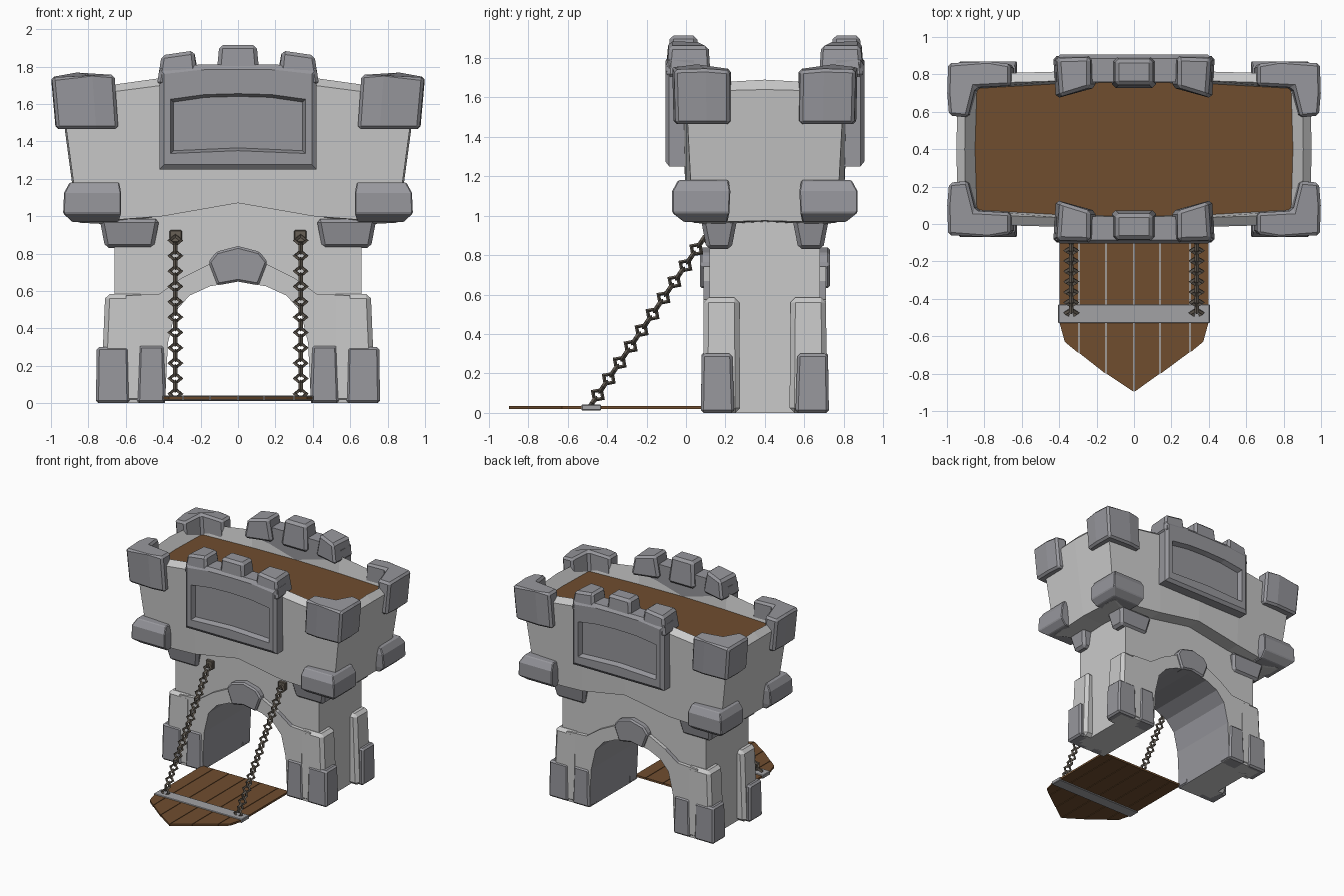
import bpy, bmesh
from math import pi
from mathutils import Matrix, Vector

if "Cube" in bpy.data.objects:
    bpy.data.objects.remove(bpy.data.objects["Cube"])

MID = 0.4  # depth of the gatehouse centre


def material(name, r, g, b):
    m = bpy.data.materials.new(name)
    m.use_nodes = True
    m.diffuse_color = (r, g, b, 1)
    bsdf = next(n for n in m.node_tree.nodes if n.type == "BSDF_PRINCIPLED")
    bsdf.inputs["Base Color"].default_value = (r, g, b, 1)
    bsdf.inputs["Roughness"].default_value = 0.9
    return m


WALL = material("pale stone", 0.59, 0.59, 0.59)
STONE = material("grey stone", 0.31, 0.31, 0.335)
STRAP = material("grey metal", 0.36, 0.36, 0.375)
WOOD = material("brown wood", 0.16, 0.075, 0.028)
IRON = material("dark iron", 0.135, 0.115, 0.092)


def finish(name, bm, mat, mirror="", bevel=0.0):
    """Turn a bmesh into an object; y-mirrored parts are centred on the gatehouse."""
    bmesh.ops.recalc_face_normals(bm, faces=bm.faces)
    me = bpy.data.meshes.new(name)
    bm.to_mesh(me)
    bm.free()
    me.materials.append(mat)
    ob = bpy.data.objects.new(name, me)
    bpy.context.collection.objects.link(ob)
    if bevel:
        b = ob.modifiers.new("bevel", "BEVEL")
        b.width, b.segments, b.limit_method = bevel, 1, "ANGLE"
    if mirror:
        if "y" in mirror:
            ob.location.y = MID
        m = ob.modifiers.new("mirror", "MIRROR")
        m.use_axis = ("x" in mirror, "y" in mirror, False)
    return ob


def loft(name, rings, mat, mirror="", bevel=0.0, closed=True, caps=True, seam=False):
    """Skin equal-length rings of points; seam drops faces lying on the mirror planes."""
    bm = bmesh.new()
    vs = [[bm.verts.new(p) for p in r] for r in rings]
    n = len(vs[0])
    for a, b in zip(vs, vs[1:]):
        for i in range(n if closed else n - 1):
            j = (i + 1) % n
            bm.faces.new((a[i], a[j], b[j], b[i]))
    if caps:
        bm.faces.new(vs[0])
        bm.faces.new(vs[-1])
    if seam:
        flat = [f for f in bm.faces if any(all(abs(v.co[k]) < 1e-4 for v in f.verts) for k in (0, 1))]
        bmesh.ops.delete(bm, geom=flat, context="FACES")
    return finish(name, bm, mat, mirror, bevel)


def rect(x0, x1, y0, y1, z):
    return [(x0, y0, z), (x1, y0, z), (x1, y1, z), (x0, y1, z)]


def block(name, low, high, z0, z1, mat, mirror="xy", bevel=0.014):
    """Tapered block between two rectangles (x0, x1, y0, y1)."""
    return loft(name, [rect(*low, z0), rect(*high, z1)], mat, mirror, bevel)


def slab(name, profile, y0, y1, mat, **kw):
    """Upright profile given depth."""
    return loft(name, [[(x, y, z) for x, z in profile] for y in (y0, y1)], mat, **kw)


# Lower gatehouse with its archway, lined in darker stone
arch = [(0, .65), (.15, .625), (.26, .575), (.335, .49), (.375, .32), (.39, 0)]
base = slab("gatehouse_base", arch + [(.66, 0), (.66, 1.0), (.4, 1.02), (0, 1.08)],
            0, .28, WALL, mirror="xy", seam=True)
surround = slab("arch_surround", arch + [(.6, 0), (.6, .575), (.42, .585), (.3, .67), (.16, .74), (0, .77)],
                .28, .31, WALL, mirror="xy", seam=True)
for part in (base, surround):
    part.data.materials.append(STONE)
    for f in part.data.polygons:
        c = f.center
        if abs(f.normal.y) < .5 and c.x < .392 and .05 < c.z < .645:
            f.material_index = 1
block("corner_pilaster", (.5, .735, .125, .315), (.5, .71, .13, .31), 0, .585, WALL, bevel=.025)
block("corner_footing", (.58, .76, .155, .325), (.585, .755, .165, .32), 0, .3, STONE)
block("arch_footing", (.385, .54, .2, .325), (.395, .53, .2, .32), 0, .31, STONE)

# Keystones
key = [(0, .65), (.11, .63), (.158, .755), (.115, .81), (0, .84), (-.115, .81), (-.158, .755), (-.11, .63)]
slab("keystone", key, .24, .33, STONE, mirror="y", bevel=.012)

# Flared upper storey: underside, walls, sloped rim, inside
under = [(0, .27, 1.07), (.4, .27, 1.0), (.66, .27, .955), (.66, 0, .97)]
foot = [(0, .40, 1.07), (.4, .40, 1.0), (.85, .365, .965), (.86, 0, .975)]
brow = [(0, .43, 1.735), (.4, .415, 1.70), (.94, .40, 1.63), (.95, 0, 1.64)]
rim = [(0, .375, 1.77), (.4, .365, 1.74), (.90, .35, 1.67), (.905, 0, 1.69)]
inner = [(0, .36, 1.6), (.4, .35, 1.6), (.84, .325, 1.6), (.85, 0, 1.6)]
loft("upper_walls", [under, foot, brow, rim, inner], WALL, "xy", closed=False, caps=False)

# Roof deck
bm = bmesh.new()
bm.faces.new([bm.verts.new(p) for p in inner + [(0, 0, 1.6)]])
bm.normal_update()
deck = finish("roof_deck", bm, WOOD, "xy")
if deck.data.polygons[0].normal.z < 0:
    deck.data.flip_normals()

# Corner stones and brackets
plan = [(.66, .455), (.78, .47), (.995, .46), (1.0, .30), (.99, .18), (.89, .17), (.85, .33), (.66, .34)]
heights = [1.755, 1.765, 1.74, 1.745, 1.735, 1.745, 1.765, 1.755]
loft("corner_battlement",
     [[(x * .985 - .01, y * .985, 1.465) for x, y in plan],
      [(x, y, z) for (x, y), z in zip(plan, heights)]], STONE, "xy", bevel=.016)
loft("lower_corner_stone",
     [rect(.64, .885, .19, .41, .968), rect(.625, .935, .18, .47, 1.015),
      rect(.625, .93, .175, .47, 1.125), rect(.635, .90, .185, .44, 1.18)], STONE, "xy", bevel=.006)
block("bracket", (.45, .71, .17, .295), (.42, .74, .14, .325), .83, .985, STONE, bevel=.02)


# Recessed panels on both broad faces
def panel_ring(w, z0, z_side, z_top, y, arc=0.0):
    z_mid = (z_side + z_top) / 2 + .01
    return [(-w, y, z0), (0, y, z0 + arc), (w, y, z0), (w, y, z_side), (w * .5, y, z_mid),
            (0, y, z_top), (-w * .5, y, z_mid), (-w, y, z_side)]


loft("wall_panel",
     [panel_ring(.415, 1.25, 1.79, 1.81, .36), panel_ring(.42, 1.25, 1.79, 1.81, .485),
      panel_ring(.395, 1.275, 1.76, 1.785, .505), panel_ring(.36, 1.335, 1.625, 1.655, .505, .015),
      panel_ring(.345, 1.35, 1.61, 1.64, .465, .015)], STONE, "y")

# Merlons
block("middle_merlon", (-.12, .12, .325, .497), (-.1, .1, .345, .482), 1.7, 1.915, STONE, "y", .02)
side_low = [(.20, .33, 1.7), (.42, .27, 1.7), (.435, .50, 1.7), (.215, .505, 1.7)]
side_high = [(.235, .33, 1.885), (.395, .28, 1.86), (.41, .485, 1.86), (.235, .49, 1.885)]
loft("side_merlon", [side_low, side_high], STONE, "xy", .018)

# Drawbridge planks with a pointed end
tips = [(-.40, -.53), (-.37, -.63), (-.295, -.69), (-.15, -.80), (0, -.897),
        (.14, -.80), (.30, -.685), (.37, -.63), (.40, -.53)]
groups = [(0, 2), (2, 3), (3, 4), (4, 5), (5, 6), (6, 8)]
for a, b in groups:
    end = [list(p) for p in tips[a:b + 1]]
    end[0][0] += .0025
    end[-1][0] -= .0025
    outline = end + [(end[-1][0], .1), (end[0][0], .1)]
    loft("bridge_plank", [[(x, y, z) for x, y in outline] for z in (.02, .036)], WOOD)
block("bridge_strap", (-.405, .405, -.53, -.43), (-.405, .405, -.53, -.43), .012, .042, STRAP, "", .004)

# Chains: alternating diamond links
start, stop = Vector((.335, .08, .87)), Vector((.335, -.475, .05))
count = 21
bpy.ops.mesh.primitive_torus_add(major_segments=4, minor_segments=4, major_radius=.031, minor_radius=.012)
template = bpy.context.object
turn = (stop - start).to_track_quat("X", "Z").to_matrix().to_4x4()
bm = bmesh.new()
for i in range(count):
    old = len(bm.verts)
    bm.from_mesh(template.data)
    bm.verts.ensure_lookup_table()
    place = Matrix.Translation(start.lerp(stop, i / (count - 1))) @ turn @ Matrix.Rotation(i % 2 * pi / 2, 4, "X")
    bmesh.ops.transform(bm, matrix=place, verts=bm.verts[old:])
bpy.data.objects.remove(template)
finish("chain", bm, IRON, "x")
block("chain_mount", (.30, .365, .095, .13), (.30, .365, .095, .13), .86, .925, IRON, "x", .004)
